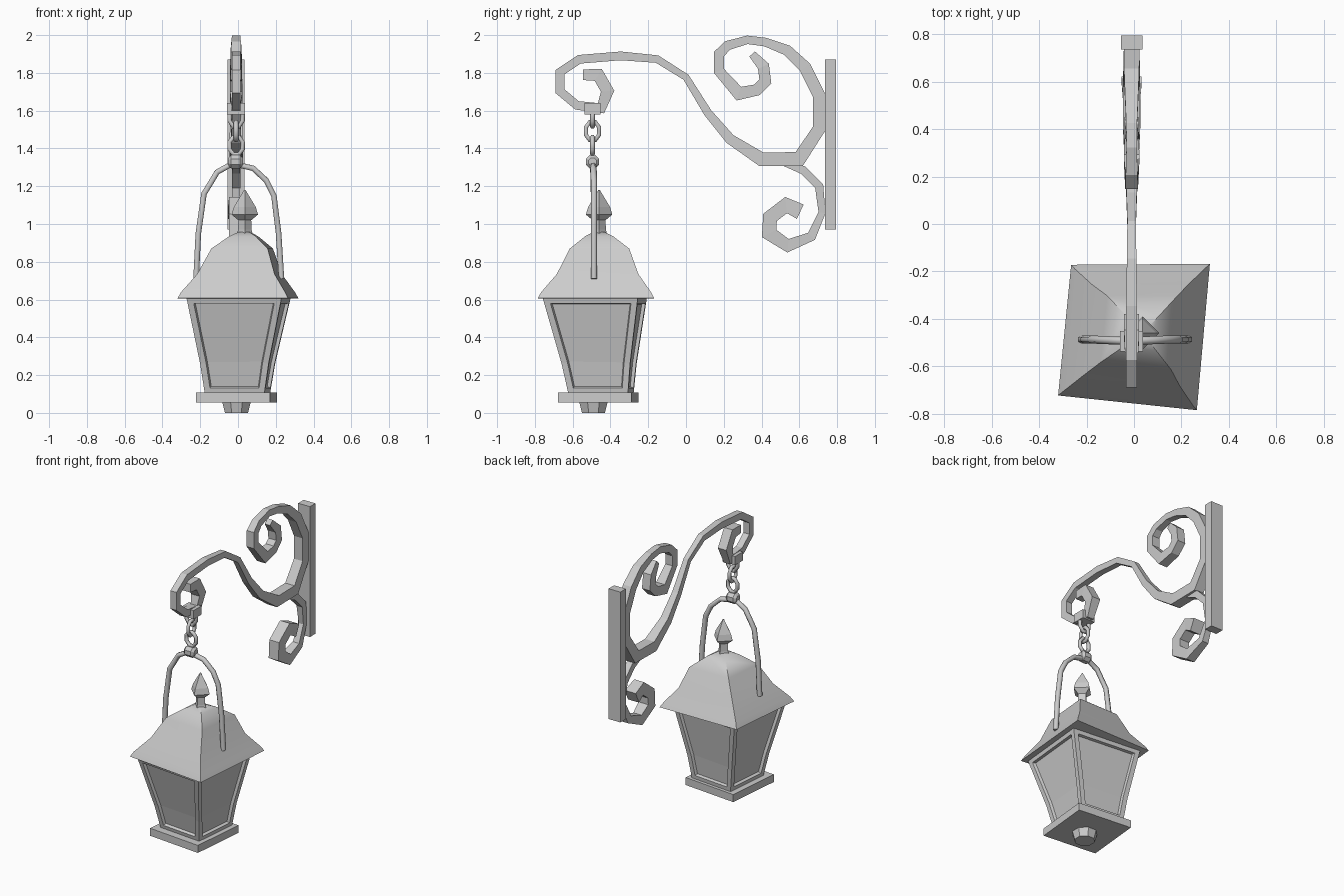
import bpy, bmesh
from math import cos, sin, pi, radians
from mathutils import Vector

if "Cube" in bpy.data.objects:
    bpy.data.objects.remove(bpy.data.objects["Cube"])

GREY = (0.6, 0.6, 0.6, 1)
metal = bpy.data.materials.new("grey_metal")
metal.use_nodes = True
metal.diffuse_color = GREY
metal.node_tree.nodes["Principled BSDF"].inputs["Base Color"].default_value = GREY

BX, LY = -0.01, -0.465          # bracket plane and lantern axis
TURN = radians(-5.5)            # lantern hangs slightly turned


def finish(name, bm, smooth=None):
    bmesh.ops.recalc_face_normals(bm, faces=bm.faces[:])
    mesh = bpy.data.meshes.new(name)
    bm.to_mesh(mesh)
    bm.free()
    mesh.materials.append(metal)
    ob = bpy.data.objects.new(name, mesh)
    bpy.context.collection.objects.link(ob)
    if smooth:
        bpy.ops.object.select_all(action='DESELECT')
        ob.select_set(True)
        bpy.context.view_layer.objects.active = ob
        bpy.ops.object.shade_smooth_by_angle(angle=radians(smooth))
    return ob


def skin(bm, rings):
    """Bridge rings of points and cap both ends; returns faces grouped by side."""
    rows = [[bm.verts.new(p) for p in r] for r in rings]
    n = len(rows[0])
    sides = [[] for _ in range(n)]
    for a, b in zip(rows, rows[1:]):
        for i in range(n):
            j = (i + 1) % n
            sides[i].append(bm.faces.new((a[i], a[j], b[j], b[i])))
    bm.faces.new(rows[0])
    bm.faces.new(rows[-1])
    return sides


def polygon(n, start):
    return [(cos(start + 2 * pi * i / n), sin(start + 2 * pi * i / n)) for i in range(n)]


def loft(bm, outline, levels):
    """Stack scaled copies of an outline; levels are (z, scale, centre x, centre y)."""
    return skin(bm, [[(cx + s * x, cy + s * y, z) for x, y in outline]
                     for z, s, cx, cy in levels])


def block(name, x, y, z):
    bm = bmesh.new()
    skin(bm, [[(x[0], y[0], h), (x[1], y[0], h), (x[1], y[1], h), (x[0], y[1], h)] for h in z])
    return finish(name, bm)


def scroll(name, path):
    """Square forged bar following (y, z, half width) points."""
    pts = [Vector(p[:2]) for p in path]
    rings = []
    for i, (y, z, w) in enumerate(path):
        a = (pts[i] - pts[max(i - 1, 0)]).normalized()
        b = (pts[min(i + 1, len(pts) - 1)] - pts[i]).normalized()
        t = (a + b).normalized()
        mitre = min(1.3, 1 / max(0.5, t.dot(b if b.length else a)))
        oy, oz = -t.y * w * mitre, t.x * w * mitre
        rings.append([(BX + sx * w, y + s * oy, z + s * oz)
                      for sx, s in ((-1, -1), (1, -1), (1, 1), (-1, 1))])
    bm = bmesh.new()
    skin(bm, rings)
    return finish(name, bm)


def rod(name, points, radius, closed=False):
    cu = bpy.data.curves.new(name, 'CURVE')
    cu.dimensions = '3D'
    cu.bevel_depth, cu.bevel_resolution, cu.use_fill_caps = radius, 1, True
    sp = cu.splines.new('POLY')
    sp.points.add(len(points) - 1)
    for p, co in zip(sp.points, points):
        p.co = (*co, 1)
    sp.use_cyclic_u = closed
    cu.materials.append(metal)
    ob = bpy.data.objects.new(name, cu)
    bpy.context.collection.objects.link(ob)
    bpy.ops.object.select_all(action='DESELECT')
    ob.select_set(True)
    bpy.context.view_layer.objects.active = ob
    bpy.ops.object.convert(target='MESH')


# Wall bracket
block("wall_plate", (-0.055, 0.035), (0.735, 0.795), (0.97, 1.87))
scroll("bracket_arm", [
    (.35, 1.9, .02), (.41, 1.835, .03), (.42, 1.755, .03), (.375, 1.71, .03),
    (.28, 1.69, .033), (.175, 1.81, .027), (.175, 1.9, .027), (.22, 1.945, .025),
    (.325, 1.975, .022), (.42, 1.963, .023), (.535, 1.92, .028), (.63, 1.83, .032),
    (.705, 1.68, .033), (.705, 1.505, .033), (.6, 1.345, .036), (.4, 1.342, .036),
    (.233, 1.45, .027), (.115, 1.59, .022), (0, 1.777, .018), (-.153, 1.873, .02),
    (-.345, 1.89, .023), (-.565, 1.872, .023), (-.667, 1.804, .023), (-.667, 1.703, .023),
    (-.577, 1.628, .023), (-.45, 1.613, .025), (-.415, 1.703, .032), (-.465, 1.79, .032),
    (-.545, 1.79, .028)])
scroll("lower_scroll", [
    (.52, 1.325, .018), (.62, 1.285, .022), (.705, 1.2, .022), (.72, 1.06, .018),
    (.665, .935, .024), (.54, .885, .032), (.44, .95, .037), (.445, 1.035, .037),
    (.53, 1.1, .037), (.605, 1.065, .042)])

# Chain: a collar on the hook, then links in alternating planes
HY = -0.495
block("hook_collar", (BX - .048, BX + .048), (HY - .043, HY + .043), (1.58, 1.64))
for name, z, half, across in (("upper_link", 1.57, .06, True),
                              ("middle_link", 1.492, .052, False),
                              ("lower_link", 1.415, .05, True)):
    loop = [(c * .038, s * half) for c, s in polygon(8, pi / 8)]
    rod(name, [(BX + a, HY, z + b) if across else (BX, HY + a, z + b) for a, b in loop],
        .013, True)

# Bail handle and the eye at its crown
rod("bail_handle", [
    (-.222, -.487, .71), (-.21, -.487, .95), (-.18, -.487, 1.16), (-.11, -.49, 1.275),
    (-.03, -.493, 1.32), (.08, -.49, 1.295), (.15, -.487, 1.23), (.19, -.487, 1.15),
    (.215, -.487, .95), (.23, -.487, .71)], .017)
bm = bmesh.new()
skin(bm, [[(x, HY + r * c, 1.33 + r * s) for c, s in polygon(8, pi / 8)]
          for x, r in ((-.052, .022), (-.036, .038), (.01, .038), (.026, .022))])
finish("bail_eye", bm)

# Lantern base and foot
square = [(c * 2 ** .5, s * 2 ** .5) for c, s in polygon(4, pi / 4 + TURN)]
bm = bmesh.new()
loft(bm, square, [(.055, .196, -.008, LY), (.107, .196, -.008, LY)])
finish("base_plate", bm)
bm = bmesh.new()
loft(bm, polygon(8, pi / 8), [(0, .066, -.008, -.49), (.06, .082, -.008, -.49)])
finish("foot_knob", bm)

# Flared body with recessed panes on all four sides
bm = bmesh.new()
sides = loft(bm, square, [(.1, .158, -.003, -.45), (.26, .182, -.002, -.46),
                          (.61, .253, .003, -.483)])
bmesh.ops.recalc_face_normals(bm, faces=bm.faces[:])
for faces in sides:
    bmesh.ops.inset_region(bm, faces=faces, thickness=.032, use_even_offset=True)
    bmesh.ops.inset_region(bm, faces=faces, thickness=.006, depth=-.018, use_even_offset=True)
finish("lantern_body", bm)

# Bell-shaped roof with a thin rim
eaves = [(-.265, .293), (.32, .297), (.265, -.32), (-.32, -.258)]
bm = bmesh.new()
loft(bm, eaves, [(.605, .95, 0, LY), (.607, 1, 0, LY), (.64, .94, 0, LY),
                 (.735, .7, .008, -.46), (.87, .51, .022, -.452),
                 (.935, .24, .03, -.457), (.957, .1, .033, -.46)])
finish("lantern_roof", bm, 35)

# Pointed finial
bm = bmesh.new()
loft(bm, polygon(4, 0), [(z, r, .036, -.46) for z, r in (
    (.93, .045), (.97, .036), (1.02, .034), (1.05, .07), (1.09, .058),
    (1.15, .022), (1.18, .004))])
finish("roof_finial", bm)
